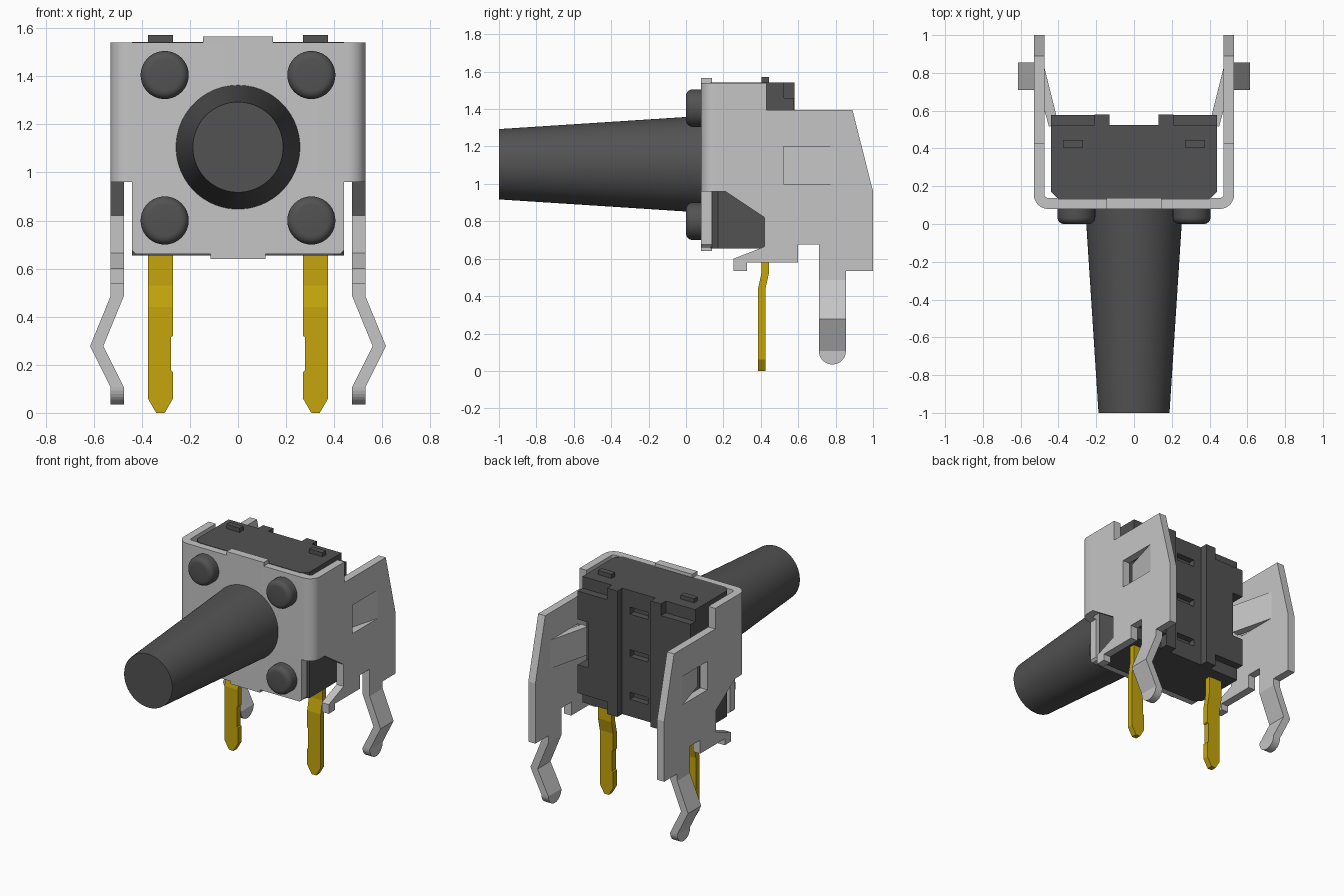
import bpy, bmesh, math
from mathutils import Matrix, Vector

if "Cube" in bpy.data.objects:
    bpy.data.objects.remove(bpy.data.objects["Cube"])


def material(name, rgb):
    m = bpy.data.materials.new(name)
    m.use_nodes = True
    m.diffuse_color = (*rgb, 1)
    bsdf = next(n for n in m.node_tree.nodes if n.type == 'BSDF_PRINCIPLED')
    bsdf.inputs["Base Color"].default_value = (*rgb, 1)
    return m


STEEL = material("light_steel", (0.56, 0.56, 0.56))
DARK = material("dark_plastic", (0.085, 0.085, 0.085))
GOLD = material("gold_contact", (0.56, 0.38, 0.004))


def finish(name, bm, mat, smooth=False):
    bmesh.ops.recalc_face_normals(bm, faces=bm.faces)
    mesh = bpy.data.meshes.new(name)
    bm.to_mesh(mesh)
    bm.free()
    mesh.materials.append(mat)
    ob = bpy.data.objects.new(name, mesh)
    bpy.context.collection.objects.link(ob)
    if smooth:
        bpy.ops.object.select_all(action='DESELECT')
        ob.select_set(True)
        bpy.context.view_layer.objects.active = ob
        bpy.ops.object.shade_smooth_by_angle(angle=math.radians(32))
    return ob


def loft(name, rings, mat, smooth=False):
    """Skin a stack of equal-length closed rings and cap both ends."""
    bm = bmesh.new()
    rows = [[bm.verts.new(p) for p in ring] for ring in rings]
    for lo, hi in zip(rows, rows[1:]):
        for i in range(len(lo)):
            j = (i + 1) % len(lo)
            bm.faces.new((lo[i], lo[j], hi[j], hi[i]))
    bm.faces.new(rows[0])
    bm.faces.new(rows[-1])
    return finish(name, bm, mat, smooth)


def prism(name, outline, axis, a, b, mat, smooth=False):
    """Extrude a 2D outline along one axis from a to b."""
    def place(p, d):
        v = list(p)
        v.insert("xyz".index(axis), d)
        return v
    return loft(name, [[place(p, d) for p in outline] for d in (a, b)], mat, smooth)


def box(name, x, y, z, mat):
    return prism(name, [(x[0], y[0]), (x[1], y[0]), (x[1], y[1]), (x[0], y[1])],
                 'z', z[0], z[1], mat)


def strip(name, sections, side, mat):
    """Flat strip through horizontal sections (z, x0, x1, y0, y1)."""
    return loft(name, [[(side * x0, y0, z), (side * x1, y0, z),
                        (side * x1, y1, z), (side * x0, y1, z)]
                       for z, x0, x1, y0, y1 in sections], mat)


def turned(name, x, z, profile, mat, n=64):
    """Round part along y from (y, radius) pairs."""
    turn = [2 * math.pi * i / n for i in range(n)]
    return loft(name, [[(x + r * math.cos(t), y, z + r * math.sin(t)) for t in turn]
                       for y, r in profile], mat, True)


def cut(ob, cutters):
    for c in cutters:
        c.hide_render = True
        mod = ob.modifiers.new("cut", 'BOOLEAN')
        mod.operation, mod.solver, mod.object = 'DIFFERENCE', 'EXACT', c
        bpy.context.view_layer.objects.active = ob
        bpy.ops.object.modifier_apply(modifier=mod.name)
        bpy.data.objects.remove(c)


IN, OUT = 0.475, 0.53        # inner and outer faces of the steel side walls
FRONT, BACK = 0.08, 0.138    # steel front wall
SIDES = (("left", 1), ("right", -1))

# Plastic housing with slots in its back and pockets for the spring flaps
body = prism("housing", [(-0.40, 0.13), (0.40, 0.13), (0.44, 0.17), (0.44, 0.525),
                         (-0.44, 0.525), (-0.44, 0.17)], 'z', 0.655, 1.543, DARK)
cut(body, [box("slot_cutter", (-0.07, 0.07), (0.48, 0.6), (z - 0.025, z + 0.025), DARK)
           for z in (0.8, 1.1, 1.4)])
cut(body, [box("pocket_cutter", (s * 0.36, s * 0.5), (0.48, 0.6), (0.94, 1.26), DARK)
           for _, s in SIDES])

for label, s in SIDES:
    # Back ribs and raised back panels
    box(label + "_back_rib", (s * 0.13, s * 0.21), (0.515, 0.58), (0.655, 1.543), DARK)
    panel = box(label + "_back_panel", (s * 0.205, s * 0.44), (0.515, 0.578), (0.74, 1.46), DARK)
    cut(panel, [box("pocket_cutter", (s * 0.36, s * 0.5), (0.48, 0.6), (0.94, 1.26), DARK)])
    box(label + "_top_nub", (s * 0.27, s * 0.375), (0.405, 0.445), (1.53, 1.572), DARK)

# Actuator and four corner rivets
turned("actuator", 0, 1.105, [(-1, 0.188), (0.1, 0.259)], DARK, 96)
R = 0.035
rivet = [(R - R * math.cos(a), 0.1 - R + R * math.sin(a))
         for a in [math.pi / 12 * i for i in range(7)]] + [(0.1, 0.1)]
for label, s in SIDES:
    for level, z in (("upper", 1.405), ("lower", 0.8)):
        turned(f"{level}_{label}_rivet", s * 0.305, z, rivet, DARK, 40)


# Steel front wall with rounded bends into the sides
def bend(radius, x, y):
    """Quarter arc from the side wall at x round to the front wall at y."""
    return [(x - radius + radius * math.cos(a), y + radius - radius * math.sin(a))
            for a in [math.pi / 16 * i for i in range(9)]]


outer = [(OUT, 0.21)] + bend(0.075, OUT, FRONT)
inner = [(IN, 0.21)] + bend(0.02, IN, BACK)
mirrored = lambda pts: [(-x, y) for x, y in reversed(pts)]
prism("front_wall", outer + mirrored(outer) + inner_ring
      if (inner_ring := [(-x, y) for x, y in inner] + list(reversed(inner))) else [],
      'z', 0.96, 1.54, STEEL, True)
prism("front_apron", [(-0.44, 0.96), (-0.44, 0.675), (-0.425, 0.66), (-0.115, 0.66),
                      (-0.115, 0.64), (0.115, 0.64), (0.115, 0.66), (0.425, 0.66),
                      (0.44, 0.675), (0.44, 0.96)], 'y', FRONT, BACK, STEEL)
box("front_top_tab", (-0.145, 0.145), (FRONT, BACK), (1.54, 1.566), STEEL)

# Steel side walls, spring flaps, kinked legs and contact pins
wall = [(0.21, 0.96), (0.21, 1.54), (0.43, 1.54), (0.43, 1.395), (0.89, 1.395),
        (1, 0.96), (1, 0.535), (0.855, 0.535), (0.855, 0.485), (0.71, 0.485),
        (0.71, 0.675), (0.6, 0.675), (0.6, 0.58), (0.325, 0.58), (0.325, 0.535),
        (0.255, 0.535), (0.255, 0.6), (0.42, 0.665), (0.42, 0.82)]
kink = [(0.485, 0), (0.278, 0.085), (0.107, 0)]
pin = [(0, 0.305, 0.34, 0.385), (0.06, 0.27, 0.375, 0.385), (0.17, 0.27, 0.375, 0.385),
       (0.176, 0.278, 0.375, 0.385), (0.315, 0.278, 0.375, 0.385),
       (0.321, 0.27, 0.375, 0.385), (0.44, 0.27, 0.375, 0.385),
       (0.53, 0.27, 0.375, 0.405), (0.7, 0.27, 0.375, 0.405)]
for label, s in SIDES:
    side = prism(label + "_side_wall", wall, 'x', s * IN, s * OUT, STEEL)
    cut(side, [box("window_cutter", (s * 0.4, s * 0.6), (0.52, 0.8), (1.0, 1.2), STEEL)])
    prism(label + "_spring_flap", [(s * IN, 0.83), (s * 0.4, 0.53), (s * 0.45, 0.515),
                                   (s * OUT, 0.8)], 'z', 1.0, 1.2, STEEL)
    mid, half = 0.7825, 0.0725
    leg = [(z, IN + dx, OUT + dx, mid - half, mid + half) for z, dx in kink]
    for i in range(1, 8):    # rounded leg tip
        a = math.pi / 2 * i / 8
        w = half * math.cos(a)
        leg.append((0.107 - half * math.sin(a), IN, OUT, mid - w, mid + w))
    leg.append((0.035, IN, OUT, mid - 0.006, mid + 0.006))
    strip(label + "_leg", leg, s, STEEL)
    strip(label + "_contact_pin", [(z, a, b, y, y + 0.04) for z, a, b, y in pin], s, GOLD)
